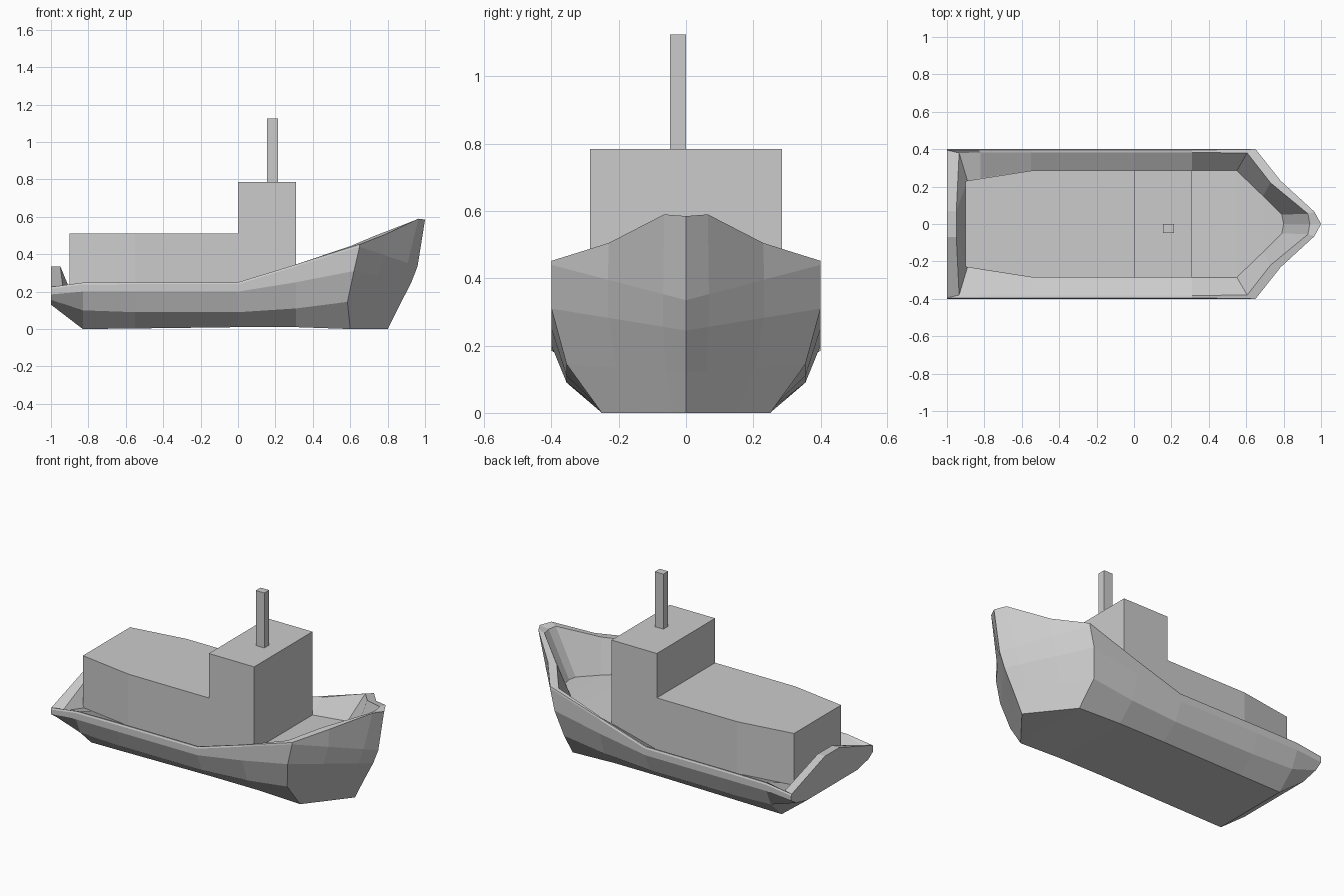
import bpy, bmesh
from mathutils import Vector as V

if "Cube" in bpy.data.objects:
    bpy.data.objects.remove(bpy.data.objects["Cube"])

def make(name, bm):
    bmesh.ops.remove_doubles(bm, verts=bm.verts, dist=1e-4)
    bmesh.ops.recalc_face_normals(bm, faces=bm.faces)
    me = bpy.data.meshes.new(name)
    bm.to_mesh(me)
    bm.free()
    ob = bpy.data.objects.new(name, me)
    bpy.context.collection.objects.link(ob)
    return ob

def prism(name, outline, z0, z1):
    bm = bmesh.new()
    f = bm.faces.new([bm.verts.new((x, y, z0)) for x, y in outline])
    top = bmesh.ops.extrude_face_region(bm, geom=[f])
    for v in top["geom"]:
        if isinstance(v, bmesh.types.BMVert):
            v.co.z = z1
    return make(name, bm)

def rect(x0, x1, y0, y1):
    return [(x0, y0), (x1, y0), (x1, y1), (x0, y1)]

# Half-hull sections: keel, bottom edge, chine, upper side, belt, rail,
# inner rail, deck edge, deck centre
def section(x, yb, heights, inner, deck):
    zb, zc, zu, zr = heights
    outer = [(x, 0, zb), (x, yb, zb), (x, .355, zc), (x, .4, zu),
             (x, .4, zr - .01), (x, .395, zr)]
    return [V(p) for p in outer + [inner, deck, (deck[0], 0, deck[2])]]

stern = section(-1, .25, (.13, .155, .185, .225), (-.935, .38, .215), (-.89, .23, .19))
secs = [stern,
        section(-.83, .25, (0, .1, .2, .248), (-.82, .382, .245), (-.82, .245, .19)),
        section(-.55, .25, (.003, .09, .2, .25), (-.55, .382, .248), (-.55, .285, .19)),
        section(0, .25, (.01, .09, .2, .25), (0, .382, .248), (0, .285, .19)),
        section(.31, .25, (.01, .11, .25, .345), (.31, .382, .342), (.31, .285, .27))]
shoulder = [V(p) for p in [(.6, 0, 0), (.6, .25, 0), (.585, .355, .145),
            (.62, .4, .31), (.65, .4, .44), (.65, .4, .452),
            (.605, .38, .445), (.55, .285, .295), (.55, 0, .295)]]
secs.append(shoulder)

# Bow sections converge linearly on the stem under a flared rail
stem = [V(p) for p in [(.8, 0, 0), (.8, 0, 0), (.86, 0, .12), (.925, 0, .245), (.96, 0, .335)]]
for t, rail, inner, deck in [
        (.42, (.785, .23, .505), (.73, .22, .498), (.69, .15, .3)),
        (.83, (.965, .065, .59), (.93, .055, .575), (.79, .05, .3)),
        (1, (1, 0, .585), (.94, 0, .575), (.8, 0, .3))]:
    low = [a.lerp(b, t) for a, b in zip(shoulder[:5], stem)]
    secs.append(low + [V(rail), V(inner), V(deck), V((deck[0], 0, .3))])

bm = bmesh.new()
def face(*pts):
    clean = []
    for p in pts:
        if all((V(p) - q).length > 1e-4 for q in clean):
            clean.append(V(p))
    if len(clean) > 2:
        bm.faces.new([bm.verts.new(p) for p in clean])

for a, b in zip(secs, secs[1:]):
    for i in range(len(a) - 1):
        face(a[i], b[i], b[i + 1], a[i + 1])

# Transom with raised rail in the middle
o, oc = (-1, .07, .335), (-1, 0, .335)
n, nc = (-.95, .07, .335), (-.95, 0, .335)
face(*stern[:6], o, oc)
face(stern[5], o, n, stern[6])
face(o, oc, nc, n)
face(stern[6], n, stern[7])
face(n, nc, stern[8], stern[7])
hull_half = [v.co.copy() for v in bm.verts]

# Mirror across the centreline
dup = bmesh.ops.duplicate(bm, geom=bm.verts[:] + bm.edges[:] + bm.faces[:])
for g in dup["geom"]:
    if isinstance(g, bmesh.types.BMVert):
        g.co.y *= -1
make("hull", bm)

# Superstructure
prism("rear_cabin", [(-.9, -.23), (-.55, -.285), (0, -.285),
                     (0, .285), (-.55, .285), (-.9, .23)], .19, .51)
prism("wheelhouse", rect(0, .31, -.285, .285), .19, .785)
prism("mast", rect(.155, .213, -.047, 0), .785, 1.125)
